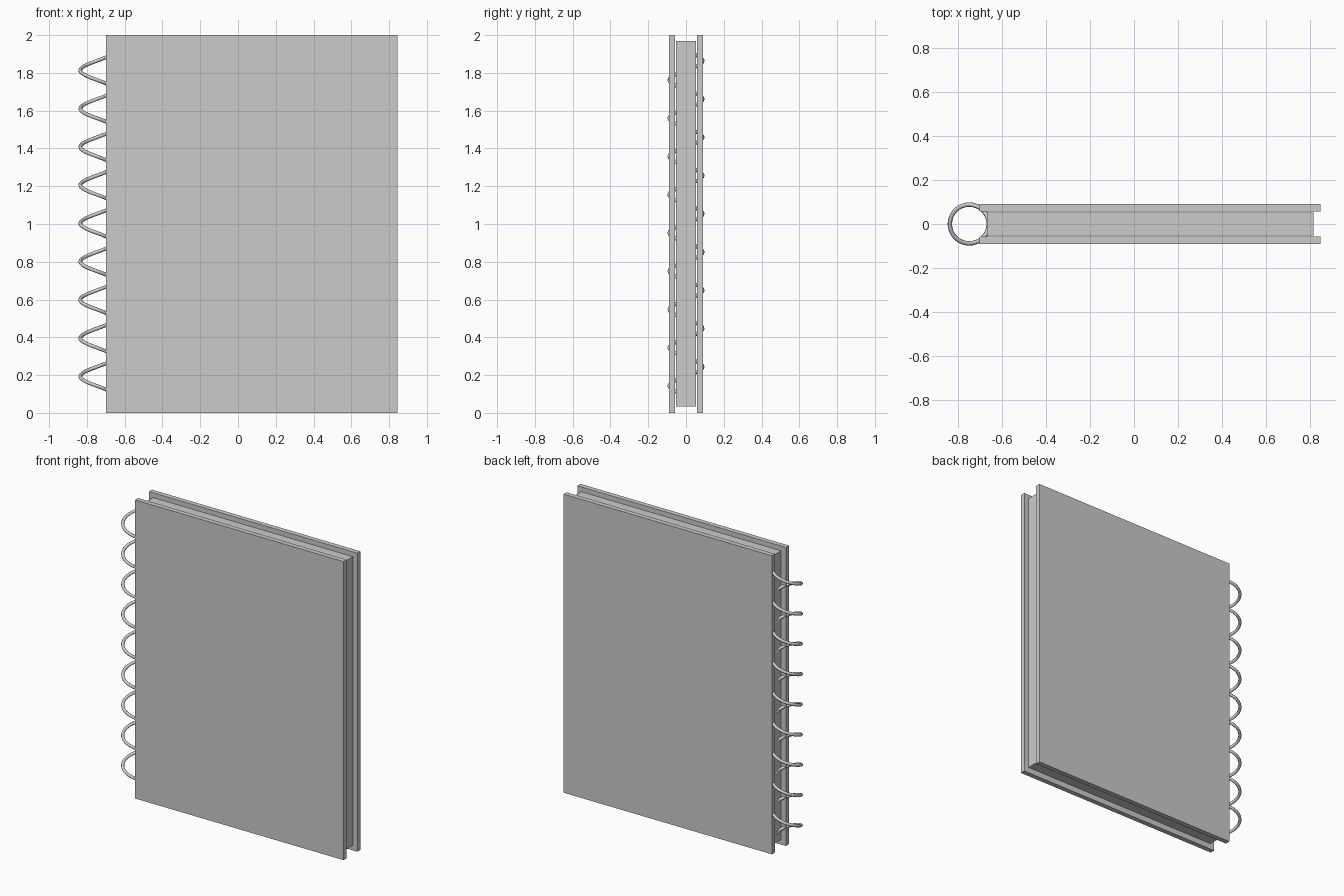
import bpy
import math

if "Cube" in bpy.data.objects:
    bpy.data.objects.remove(bpy.data.objects["Cube"])


def box(name, x0, x1, y0, y1, z0, z1):
    bpy.ops.mesh.primitive_cube_add(size=1, location=((x0 + x1) / 2, (y0 + y1) / 2, (z0 + z1) / 2))
    ob = bpy.context.object
    ob.name = name
    ob.scale = (x1 - x0, y1 - y0, z1 - z0)
    bpy.ops.object.transform_apply(location=False, rotation=False, scale=True)
    return ob


# Covers and page block
box("front_cover", -0.70, 0.845, -0.09, -0.057, 0, 2)
box("back_cover", -0.70, 0.845, 0.057, 0.09, 0, 2)
box("page_block", -0.667, 0.814, -0.053, 0.053, 0.035, 1.97)

# Spiral binding wire: nine turns starting and ending inside the pages
TURNS, STEPS = 9, 32
RADIUS, WIRE, PITCH = 0.088, 0.01, 0.2025
CENTRE_X, START_Z = -0.747, 0.092
curve = bpy.data.curves.new("spiral_binding", 'CURVE')
curve.dimensions = '3D'
curve.bevel_depth = WIRE
curve.bevel_resolution = 2
curve.use_fill_caps = True
spline = curve.splines.new('POLY')
spline.points.add(TURNS * STEPS)
for i, p in enumerate(spline.points):
    a = -2 * math.pi * i / STEPS
    p.co = (CENTRE_X + RADIUS * math.cos(a), RADIUS * math.sin(a), START_Z + PITCH * i / STEPS, 1)
coil = bpy.data.objects.new("spiral_binding", curve)
bpy.context.collection.objects.link(coil)

bpy.ops.object.select_all(action='DESELECT')
coil.select_set(True)
bpy.context.view_layer.objects.active = coil
bpy.ops.object.convert(target='MESH')
bpy.ops.object.shade_smooth_by_angle(angle=math.radians(50))
